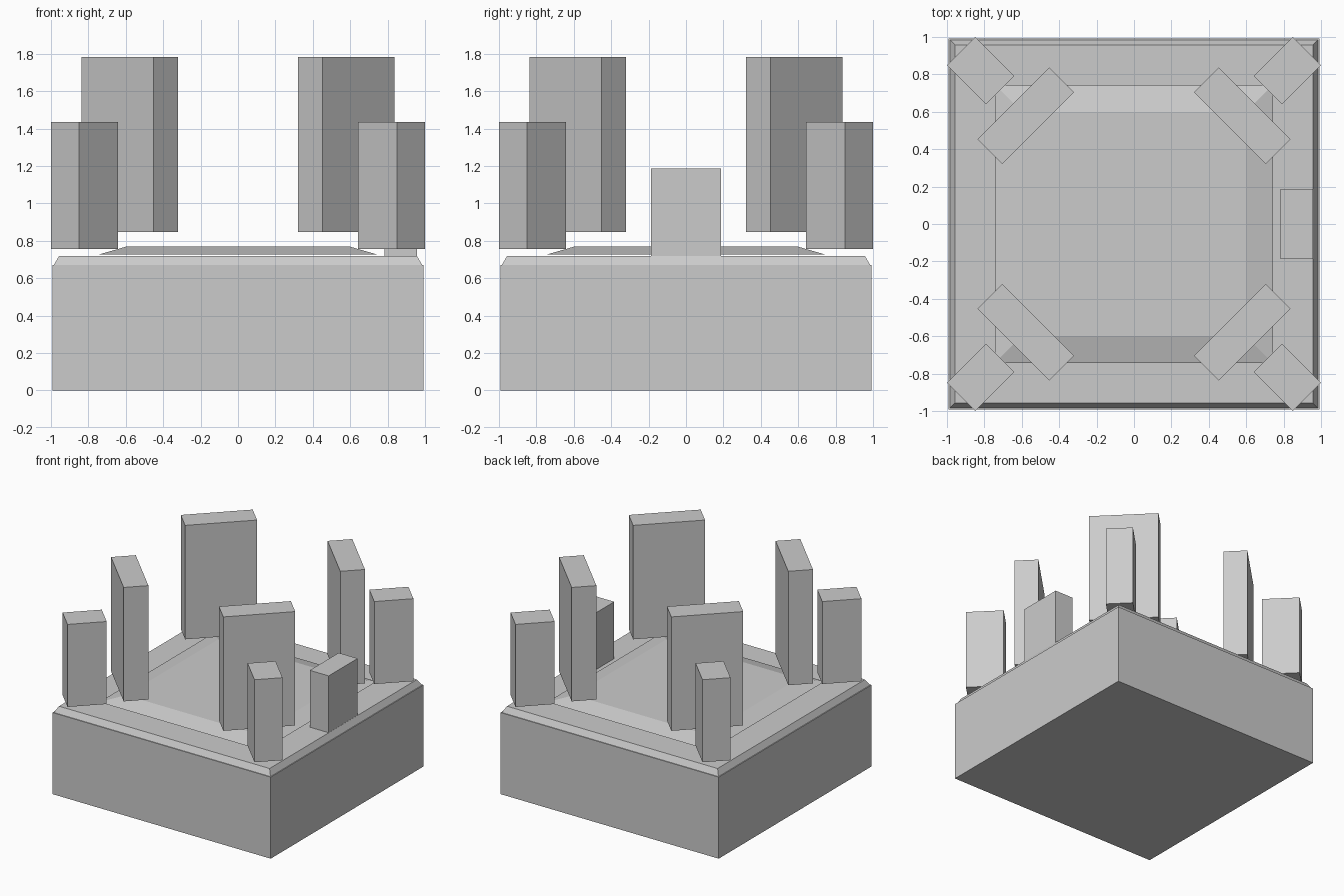
import bpy, bmesh, math
from mathutils import Matrix, Vector

if "Cube" in bpy.data.objects:
    bpy.data.objects.remove(bpy.data.objects["Cube"])


def tapered_block(name, half_bottom, half_top, z0, z1, center=(0, 0), angle=0.0):
    """Block on a rectangular footprint; the top rectangle may be smaller."""
    bm = bmesh.new()
    bmesh.ops.create_cube(bm, size=2)
    for v in bm.verts:
        half, z = (half_top, z1) if v.co.z > 0 else (half_bottom, z0)
        v.co = Vector((v.co.x * half[0], v.co.y * half[1], z))
    bm.transform(Matrix.Translation((*center, 0)) @ Matrix.Rotation(angle, 4, 'Z'))
    bmesh.ops.recalc_face_normals(bm, faces=bm.faces)
    mesh = bpy.data.meshes.new(name)
    bm.to_mesh(mesh)
    bm.free()
    obj = bpy.data.objects.new(name, mesh)
    bpy.context.collection.objects.link(obj)
    return obj


def block(name, half, z0, z1, center=(0, 0), angle=0.0):
    return tapered_block(name, half, half, z0, z1, center, angle)


# Square plinth with a chamfered lip
block("plinth", (0.992, 0.992), 0.0, 0.67)
tapered_block("chamfered_lip", (0.985, 0.985), (0.957, 0.957), 0.67, 0.718)

# Shallow raised platform just above the lip
tapered_block("raised_platform", (0.742, 0.742), (0.60, 0.60), 0.727, 0.768)

# Four inner slabs and four outer posts, turned to face the centre
for i in range(4):
    a = math.radians(45 + 90 * i)
    sx, sy = math.copysign(1, math.cos(a)), math.copysign(1, math.sin(a))
    block(f"inner_slab_{i + 1}", (0.0935, 0.272), 0.847, 1.783,
          (0.579 * sx, 0.579 * sy), a)
    block(f"outer_post_{i + 1}", (0.148, 0.106), 0.757, 1.435,
          (0.82 * sx, 0.82 * sy), a)

# Single upright block in the middle of the right edge
block("side_block", (0.086, 0.188), 0.718, 1.185, (0.87, 0.0))
